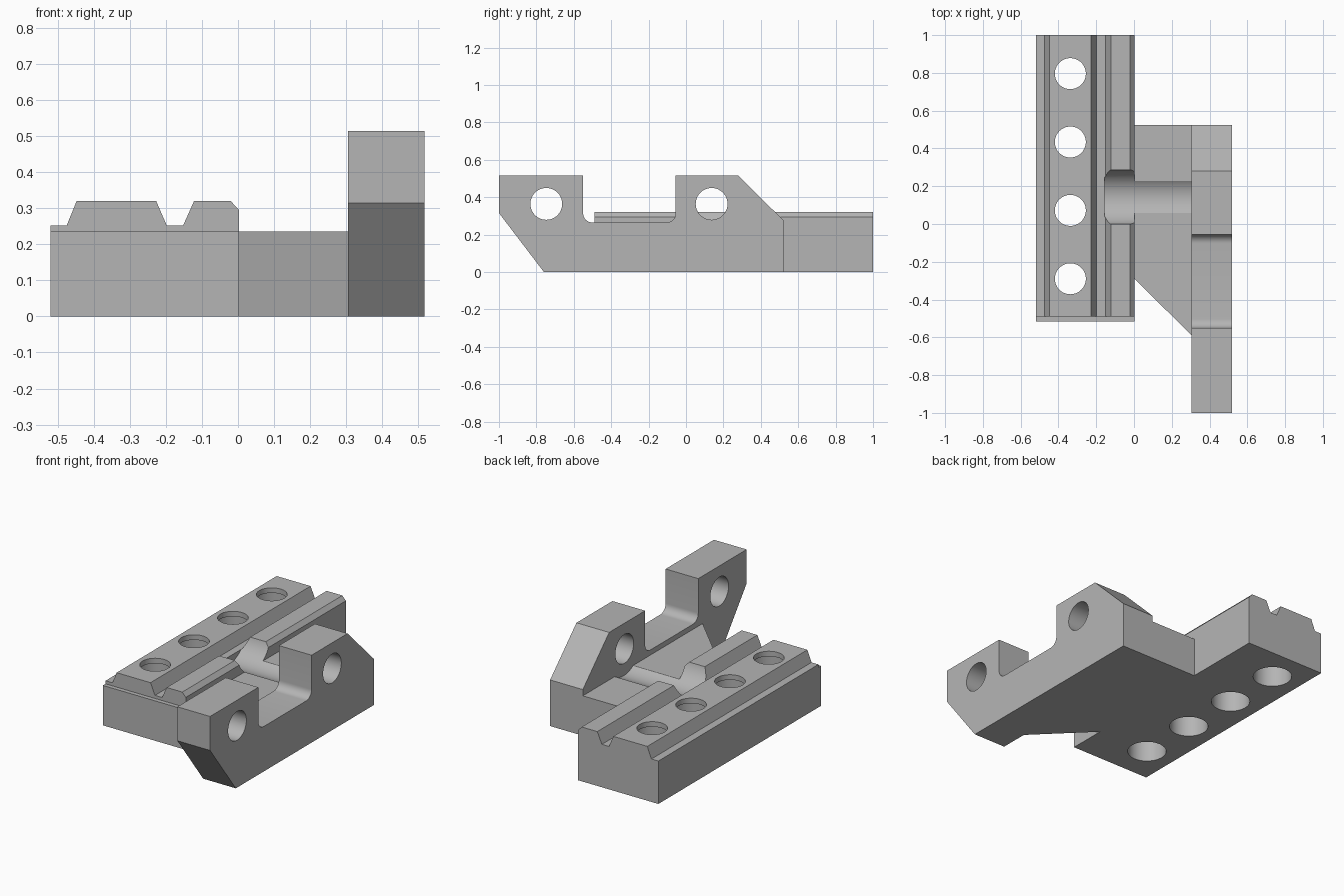
import bpy, bmesh, math
from mathutils import Matrix, Vector

if "Cube" in bpy.data.objects:
    bpy.data.objects.remove(bpy.data.objects["Cube"], do_unlink=True)

grey = bpy.data.materials.new("machined_grey")
grey.use_nodes = True
colour = (0.46, 0.46, 0.46, 1)
grey.diffuse_color = colour
grey.node_tree.nodes["Principled BSDF"].inputs["Base Color"].default_value = colour


def finish(name, bm):
    bmesh.ops.recalc_face_normals(bm, faces=bm.faces)
    mesh = bpy.data.meshes.new(name)
    bm.to_mesh(mesh)
    bm.free()
    mesh.materials.append(grey)
    obj = bpy.data.objects.new(name, mesh)
    bpy.context.collection.objects.link(obj)
    return obj


def extrude(name, profile, axis, lo, hi):
    """Extrude a 2D profile along an axis; the other two axes keep their order."""
    def place(p):
        v = list(p)
        v.insert(axis, lo)
        return v
    bm = bmesh.new()
    face = bm.faces.new([bm.verts.new(place(p)) for p in profile])
    result = bmesh.ops.extrude_face_region(bm, geom=[face])
    shift = Vector((0, 0, 0))
    shift[axis] = hi - lo
    verts = [g for g in result["geom"] if isinstance(g, bmesh.types.BMVert)]
    bmesh.ops.translate(bm, vec=shift, verts=verts)
    return finish(name, bm)


def rod(name, radius, start, end):
    """Round cutter running from start to end."""
    a, b = Vector(start), Vector(end)
    turn = (b - a).to_track_quat("Z", "Y").to_matrix().to_4x4()
    bm = bmesh.new()
    bmesh.ops.create_cone(bm, cap_ends=True, segments=64, radius1=radius,
                          radius2=radius, depth=(b - a).length,
                          matrix=Matrix.Translation((a + b) / 2) @ turn)
    return finish(name, bm)


def combine(body, other, operation):
    mod = body.modifiers.new(operation.lower(), "BOOLEAN")
    mod.object, mod.operation, mod.solver = other, operation, "EXACT"
    bpy.context.view_layer.objects.active = body
    bpy.ops.object.modifier_apply(modifier=mod.name)
    bpy.data.objects.remove(other, do_unlink=True)


def fillet(cy, cz, r, first, last, steps=8):
    angles = [math.radians(first + (last - first) * i / steps) for i in range(steps + 1)]
    return [(cy + r * math.cos(a), cz + r * math.sin(a)) for a in angles]


# Ridged rail
body = extrude("rail_and_bracket", [
    (-.52, 0), (-.52, .253), (-.475, .253), (-.448, .32), (-.227, .32),
    (-.198, .253), (-.152, .253), (-.122, .32), (-.02, .32), (.003, .295), (.003, 0)],
    1, -.515, 1)

# Low step at the front end of the rail
step = extrude("step_cutter", [(-.7, -.7), (.2, -.7), (.2, -.49), (-.7, -.49)], 2, .235, .5)
combine(body, step, "DIFFERENCE")

# Flat bridge with a slanted front edge
bridge = extrude("bridge", [
    (-.1, .525), (-.1, -.29), (.003, -.29), (.305, -.59), (.4, -.59), (.4, .525)],
    2, 0, .235)
combine(body, bridge, "UNION")

# Round groove across the bridge and the small ridge
combine(body, rod("groove_cutter", .149, (-.155, .143, .357), (.6, .143, .357)), "DIFFERENCE")

# Upright bracket with a filleted gap between its two lugs
r = .048
profile = [(-1, .515), (-1, .315), (-.76, 0), (.525, 0), (.525, .272), (.28, .515), (-.055, .515)]
profile += fillet(-.055 - r, .265 + r, r, 0, -90)
profile += fillet(-.55 + r, .265 + r, r, -90, -180)
profile += [(-.55, .515)]
combine(body, extrude("bracket", profile, 0, .305, .518), "UNION")

# Cross bores through the lugs
for y in (-.747, .137):
    combine(body, rod("lug_bore", .085, (.25, y, .364), (.6, y, .364)), "DIFFERENCE")

# Rail holes, wider below a thin top lip
for i in range(4):
    y = -.29 + .362 * i
    combine(body, rod("rail_hole", .082, (-.337, y, -.1), (-.337, y, .5)), "DIFFERENCE")
    combine(body, rod("rail_counterbore", .107, (-.337, y, -.1), (-.337, y, .29)), "DIFFERENCE")

# Smooth bores and fillets, keep machined edges sharp
bpy.ops.object.select_all(action="DESELECT")
body.select_set(True)
bpy.context.view_layer.objects.active = body
bpy.ops.object.shade_smooth_by_angle(angle=math.radians(25))
